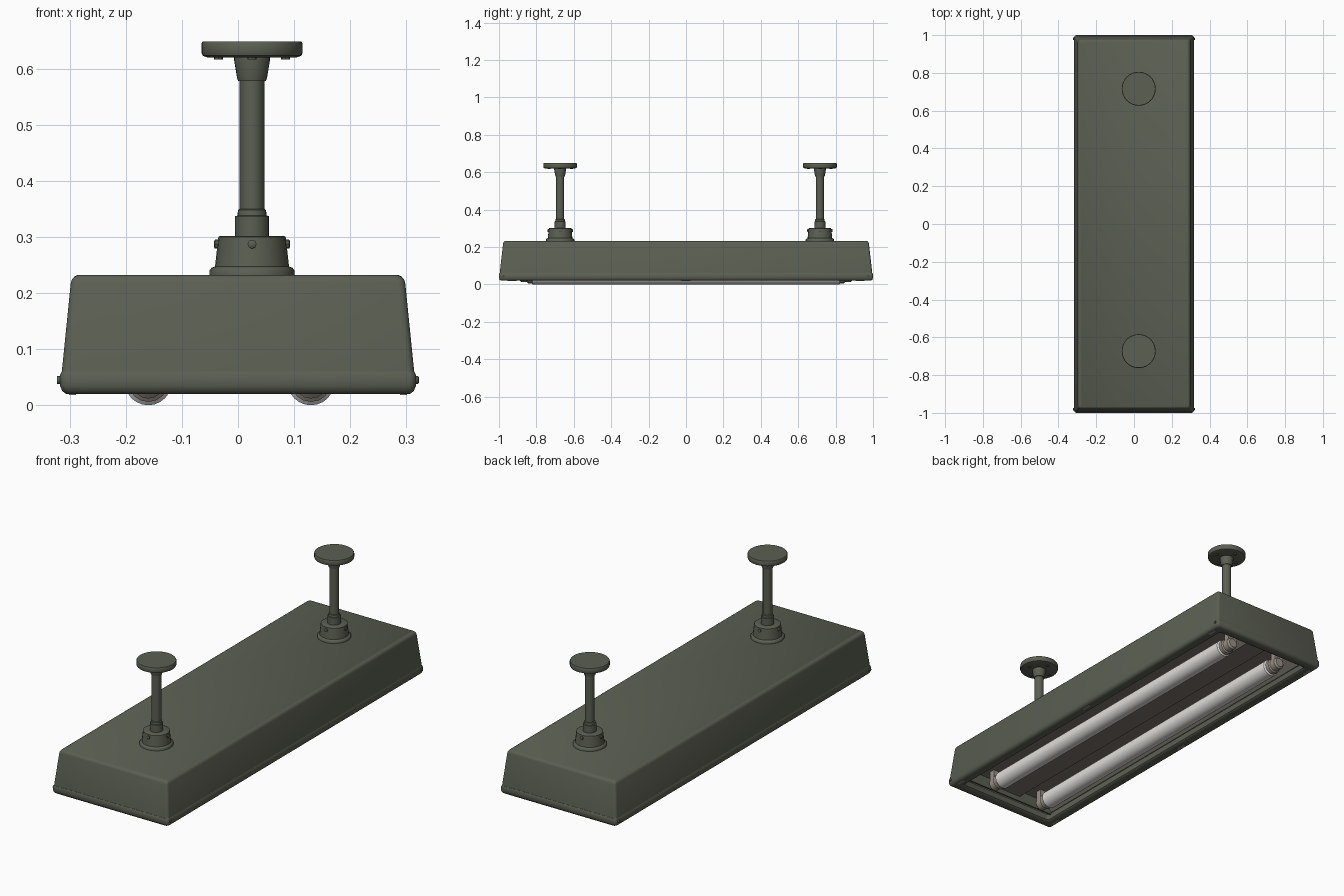
import bpy, bmesh, math
from mathutils import Matrix, Vector

if "Cube" in bpy.data.objects:
    bpy.data.objects.remove(bpy.data.objects["Cube"])


def material(name, r, g, b):
    m = bpy.data.materials.new(name)
    m.diffuse_color = (r, g, b, 1)
    m.use_nodes = True
    m.node_tree.nodes["Principled BSDF"].inputs["Base Color"].default_value = m.diffuse_color
    return m


OLIVE = material("olive enamel", 0.105, 0.115, 0.085)
TAUPE = material("taupe reflector", 0.20, 0.175, 0.15)
SOCKET = material("socket ceramic", 0.32, 0.28, 0.24)
GLASS = material("white glass", 0.75, 0.73, 0.70)


def finish(name, bm, mat, angle=40):
    bmesh.ops.recalc_face_normals(bm, faces=bm.faces)
    me = bpy.data.meshes.new(name)
    bm.to_mesh(me)
    bm.free()
    ob = bpy.data.objects.new(name, me)
    bpy.context.collection.objects.link(ob)
    me.materials.append(mat)
    bpy.ops.object.select_all(action='DESELECT')
    ob.select_set(True)
    bpy.context.view_layer.objects.active = ob
    bpy.ops.object.shade_smooth_by_angle(angle=math.radians(angle))
    return ob


def skin(bm, rings, caps=True):
    loops = [[bm.verts.new(p) for p in ring] for ring in rings]
    n = len(loops[0])
    for a, b in zip(loops, loops[1:]):
        for i in range(n):
            j = (i + 1) % n
            bm.faces.new((a[i], a[j], b[j], b[i]))
    if caps:
        bm.faces.new(loops[0])
        bm.faces.new(loops[-1])


def rounded_rect(hx, hy, z, r=0.012, steps=3):
    pts = []
    for k, (sx, sy) in enumerate([(1, 1), (-1, 1), (-1, -1), (1, -1)]):
        for s in range(steps + 1):
            a = math.pi / 2 * (k + s / steps)
            pts.append((sx * (hx - r) + r * math.cos(a),
                        sy * (hy - r) + r * math.sin(a), z))
    return pts


def lathe(name, profile, origin, mat, axis='Z', sides=24, angle=40):
    bm = bmesh.new()
    rings = [[(r * math.cos(2 * math.pi * i / sides), r * math.sin(2 * math.pi * i / sides), z)
              for i in range(sides)] for r, z in profile]
    skin(bm, rings)
    turn = {'Z': Matrix(), 'Y': Matrix.Rotation(-math.pi / 2, 4, 'X'),
            'X': Matrix.Rotation(math.pi / 2, 4, 'Y')}[axis]
    bm.transform(Matrix.Translation(Vector(origin)) @ turn)
    return finish(name, bm, mat, angle)


def box(name, center, size, mat):
    bm = bmesh.new()
    bmesh.ops.create_cube(bm, size=1)
    bm.transform(Matrix.Translation(Vector(center)) @ Matrix.Diagonal((*size, 1)))
    return finish(name, bm, mat)


# Housing: hollow tapered shell, open underneath
bm = bmesh.new()
skin(bm, [rounded_rect(*p) for p in [
    (0.268, 0.955, 0.212), (0.283, 0.965, 0.05), (0.300, 0.982, 0.05),
    (0.314, 0.996, 0.060), (0.298, 0.978, 0.218), (0.296, 0.976, 0.224),
    (0.292, 0.973, 0.229), (0.286, 0.968, 0.232)]])
finish("housing", bm, OLIVE)

# Door frame: rounded rim around the opening
bm = bmesh.new()
rim = [(0.268, 0.955, 0.06), (0.262, 0.949, 0.026), (0.268, 0.955, 0.020),
       (0.306, 0.989, 0.020), (0.313, 0.996, 0.025), (0.317, 1.0, 0.034),
       (0.317, 1.0, 0.054), (0.314, 0.997, 0.060), (0.268, 0.955, 0.06)]
skin(bm, [rounded_rect(*p) for p in rim], caps=False)
bmesh.ops.remove_doubles(bm, verts=bm.verts, dist=1e-5)
finish("door_frame", bm, OLIVE)

# Reflector: folded trough with a raised centre panel
bm = bmesh.new()
profile = [(-0.266, 0.060), (-0.22, 0.105), (-0.10, 0.105), (-0.07, 0.075),
           (0.04, 0.075), (0.07, 0.105), (0.19, 0.105), (0.266, 0.060)]
rows = [[bm.verts.new((x, y, z)) for x, z in profile] for y in (-0.93, 0.93)]
for i in range(len(profile) - 1):
    bm.faces.new((rows[0][i], rows[0][i + 1], rows[1][i + 1], rows[1][i]))
finish("reflector", bm, TAUPE, 20)

for s in (-1, 1):
    # End plates closing the trough
    box("end_plate", (0, s * 0.933, 0.085), (0.53, 0.008, 0.07), OLIVE)
    for x in (-0.16, 0.13):
        # Lamp sockets
        lathe("lamp_socket", [(0.022, 0.888), (0.030, 0.880), (0.030, 0.850),
                              (0.036, 0.845), (0.036, 0.815)][::1] if s > 0 else
              [(0.022, -0.888), (0.030, -0.880), (0.030, -0.850),
               (0.036, -0.845), (0.036, -0.815)], (x, 0, 0.042), SOCKET, 'Y', 16)
        box("socket_bracket", (x, s * 0.868, 0.075), (0.05, 0.03, 0.06), SOCKET)
    # Frame screws on the long sides
    for y in (-0.98, 0.98):
        lathe("frame_screw", [(0.007, 0), (0.007, 0.008), (0.004, 0.010)],
              (s * 0.318 - 0.005, y, 0.045), OLIVE, 'X', 10)
    # Latches on the frame
    for y in (-0.93, 0, 0.93):
        box("frame_latch", (s * 0.295, y, 0.0195), (0.012, 0.05, 0.003), SOCKET)

# Fluorescent tubes
for x in (-0.16, 0.13):
    lathe("lamp_tube", [(0.032, -0.83), (0.042, -0.82), (0.042, 0.82), (0.032, 0.83)],
          (x, 0, 0.042), GLASS, 'Y', 24)

# Hangers: mounting collar, rod and ceiling canopy
for y in (-0.673, 0.716):
    at = (0.025, y, 0)
    lathe("hanger_collar", [(0.076, 0.229), (0.076, 0.240), (0.072, 0.245), (0.066, 0.247),
                            (0.060, 0.300), (0.057, 0.302), (0.030, 0.302),
                            (0.030, 0.337), (0.026, 0.338), (0.025, 0.348),
                            (0.022, 0.350)], at, OLIVE)
    lathe("hanger_rod", [(0.022, 0.345), (0.022, 0.582)], at, OLIVE, sides=12)
    lathe("rod_cup", [(0.025, 0.578), (0.027, 0.585), (0.032, 0.615), (0.032, 0.622)],
          at, OLIVE)
    lathe("canopy", [(0.080, 0.620), (0.088, 0.623), (0.090, 0.628), (0.090, 0.645),
                     (0.088, 0.648)], at, OLIVE, sides=32)
    for k in range(4):
        a = k * math.pi / 2
        dx, dy = math.cos(a), math.sin(a)
        # Collar set screws
        lathe("collar_screw", [(0.008, -0.066), (0.008, 0.066), (0.005, 0.068)]
              if k in (0, 1) else [(0.005, -0.068), (0.008, -0.066), (0.008, 0.066)],
              (0.025, y, 0.287), OLIVE, 'X' if k % 2 == 0 else 'Y', 8)
        # Canopy screws
        lathe("canopy_screw", [(0.008, 0.616), (0.008, 0.622)],
              (0.025 + 0.060 * dx, y + 0.060 * dy, 0), OLIVE, sides=8)
